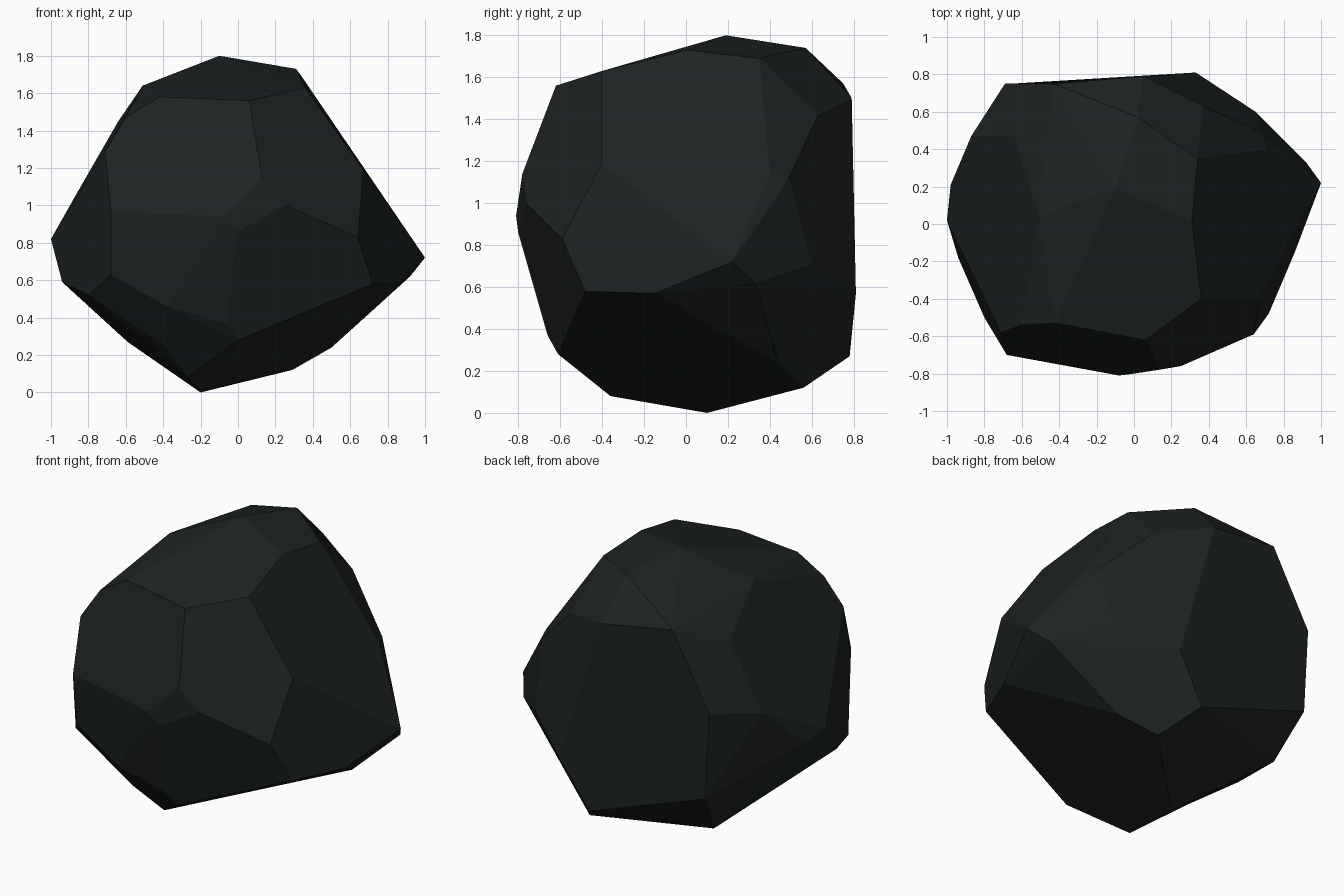
import bpy, bmesh, math

# Corners of the faceted boulder, from the foot upwards
corners = [
    # underside
    (-.20, .10, 0), (-.27, -.36, .08), (.29, .56, .12), (.50, .44, .24),
    (0, -.61, .28), (-.06, -.66, .37), (-.40, -.50, .26), (-.38, -.68, .46),
    (-.59, .56, .27), (.14, .78, .27), (-.66, .75, .55),
    # girdle
    (-.68, -.66, .63), (-.80, -.50, .52), (-.94, -.18, .59), (-1, .02, .82),
    (-.98, .21, .79), (-.68, -.70, .97), (-.08, -.81, .94), (0, -.80, .86),
    (.25, -.76, 1.0), (.13, -.78, 1.14), (.64, -.59, .83), (.72, -.48, .58),
    (.86, -.15, .57), (1, .22, .72), (.92, .33, .62), (.65, .60, .71),
    (.33, .81, .57), (-.87, .47, 1.05), (-.69, .75, 1.10),
    # shoulders and crown
    (.06, -.62, 1.56), (-.42, -.53, 1.58), (-.60, -.54, 1.47), (-.71, -.58, 1.29),
    (.67, -.40, 1.19), (.36, -.40, 1.63), (.31, .01, 1.73), (.34, .35, 1.69),
    (.71, .40, 1.14), (.68, .49, 1.12), (.37, .63, 1.42), (.05, .79, 1.50),
    (.02, .57, 1.74), (-.10, .19, 1.80), (-.51, .04, 1.64), (-.43, .75, 1.57),
    (-.64, .47, 1.45),
]

# Wrap the corners in a convex shell and merge nearly flat triangles into facets
bm = bmesh.new()
for c in corners:
    bm.verts.new(c)
bmesh.ops.convex_hull(bm, input=bm.verts[:])
loose = [v for v in bm.verts if not v.link_faces]
bmesh.ops.delete(bm, geom=loose, context='VERTS')
bmesh.ops.dissolve_limit(bm, angle_limit=math.radians(5),
                         verts=bm.verts[:], edges=bm.edges[:])
bmesh.ops.recalc_face_normals(bm, faces=bm.faces[:])
mesh = bpy.data.meshes.new("boulder")
bm.to_mesh(mesh)
bm.free()

boulder = bpy.data.objects.new("boulder", mesh)
bpy.context.collection.objects.link(boulder)

# Dark stone
stone = bpy.data.materials.new("dark_stone")
stone.diffuse_color = (0.012, 0.016, 0.016, 1)
mesh.materials.append(stone)
